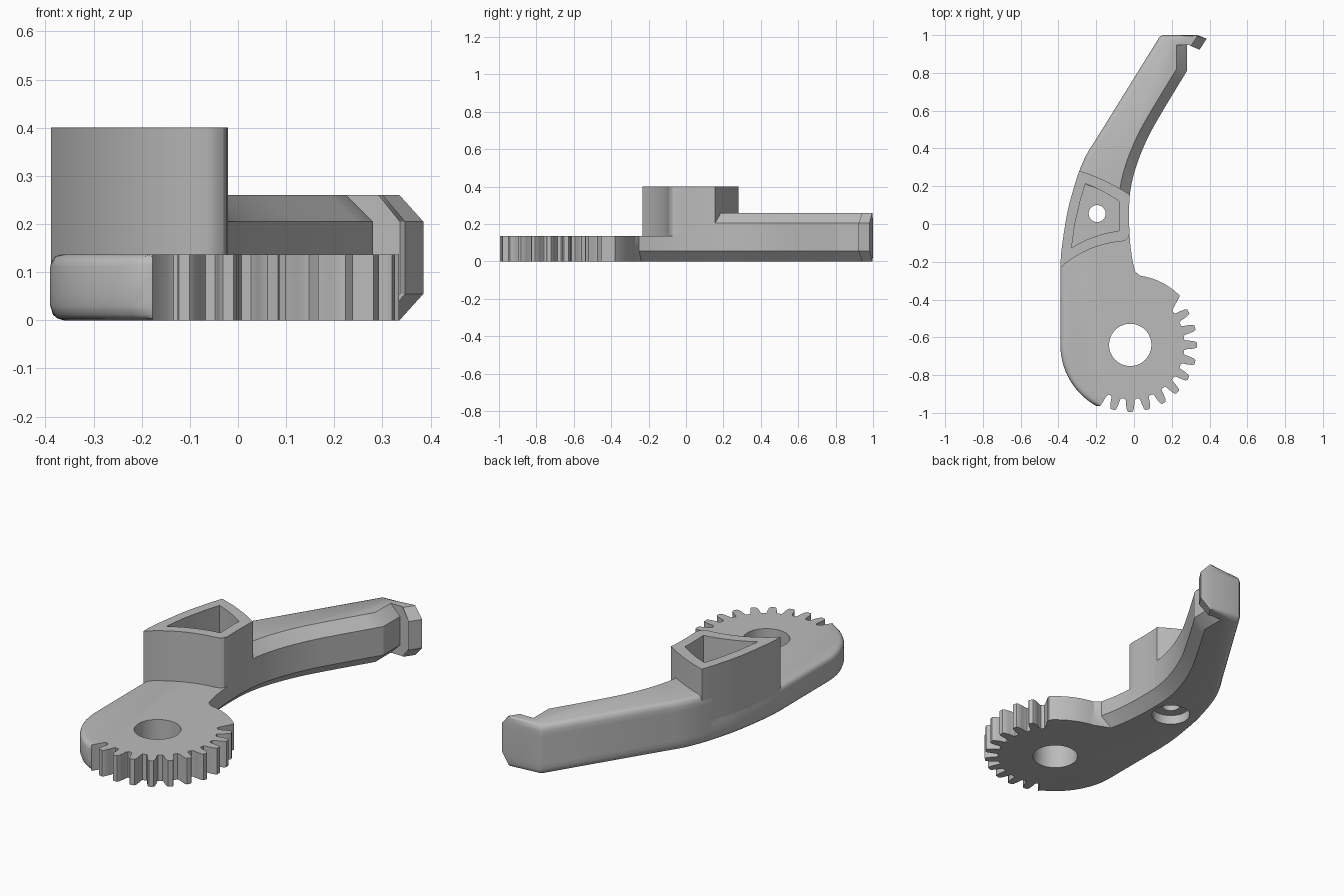
import bpy, bmesh, math
from mathutils import Vector

if "Cube" in bpy.data.objects:
    bpy.data.objects.remove(bpy.data.objects["Cube"])

grey = bpy.data.materials.new("plain_grey")
grey.use_nodes = True
GREY = (0.5, 0.5, 0.5, 1)
grey.diffuse_color = GREY
grey.node_tree.nodes["Principled BSDF"].inputs["Base Color"].default_value = GREY

HUB = Vector((-0.02, -0.64))
STILL = Vector((0, 0))


def polar(deg, r):
    a = math.radians(deg)
    return HUB + Vector((math.cos(a), math.sin(a))) * r


def arc(a, b, r, n):
    return [polar(a + (b - a) * i / n, r) for i in range(n + 1)]


def smooth(pts, n=4):
    """Catmull-Rom curve through the points."""
    p = [Vector(q) for q in pts]
    p = [2 * p[0] - p[1]] + p + [2 * p[-1] - p[-2]]
    out = []
    for a, b, c, d in zip(p, p[1:], p[2:], p[3:]):
        for i in range(n):
            t = i / n
            out.append(0.5 * (2 * b + (c - a) * t + (2 * a - 5 * b + 4 * c - d) * t * t
                              + (3 * b - a - 3 * c + d) * t ** 3))
    return out + [p[-2]]


def rim(pts, direction):
    return [(p, Vector(direction).normalized(), STILL) for p in pts]


def bevel(pts, direction):
    return [(p, STILL, Vector(direction)) for p in pts]


def plain(pts):
    return [(Vector(p), STILL, STILL) for p in pts]


def loft(name, outline, levels):
    """Stack the outline; each level is (height, rim inset, bevel inset)."""
    bm = bmesh.new()
    rings = [[bm.verts.new((*(p + r * ri + b * bi), z)) for p, r, b in outline]
             for z, ri, bi in levels]
    n = len(outline)
    for low, high in zip(rings, rings[1:]):
        for i in range(n):
            j = (i + 1) % n
            bm.faces.new((low[i], low[j], high[j], high[i]))
    bm.faces.new(rings[0][::-1])
    bm.faces.new(rings[-1])
    bmesh.ops.recalc_face_normals(bm, faces=bm.faces)
    mesh = bpy.data.meshes.new(name)
    bm.to_mesh(mesh)
    bm.free()
    mesh.materials.append(grey)
    obj = bpy.data.objects.new(name, mesh)
    bpy.context.collection.objects.link(obj)
    return obj


def activate(obj):
    bpy.ops.object.select_all(action='DESELECT')
    obj.select_set(True)
    bpy.context.view_layer.objects.active = obj


def cut(obj, outline, z0, z1):
    cutter = loft("cutter", plain(outline), [(z0, 0, 0), (z1, 0, 0)])
    cutter.hide_render = True
    mod = obj.modifiers.new("cut", 'BOOLEAN')
    mod.operation, mod.solver, mod.object = 'DIFFERENCE', 'EXACT', cutter
    activate(obj)
    bpy.ops.object.modifier_apply(modifier=mod.name)
    bpy.data.objects.remove(cutter)


def circle(x, y, r, n=40):
    return [(x + r * math.cos(math.tau * i / n), y + r * math.sin(math.tau * i / n))
            for i in range(n)]


# Shared side curves of the lever, both running from front to back
outer = smooth([(-0.39, -0.23), (-0.383, -0.13), (-0.355, 0.05), (-0.325, 0.17),
                (-0.29, 0.28), (-0.25, 0.37), (-0.2, 0.45)])
inner = smooth([(0.005, -0.25), (-0.01, -0.18), (-0.022, -0.08), (-0.026, 0.05),
                (-0.02, 0.17), (0.01, 0.3), (0.07, 0.45), (0.15, 0.595), (0.28, 0.81)])
seam_out = min(outer, key=lambda p: abs(p.y - 0.24))
seam_in = min(inner, key=lambda p: abs(p.y - 0.14))
OUT_DIR, IN_DIR = (0.9, -0.35), (-1, 0.2)

# Toothed plate with its neck
teeth = [polar(-116, 0.36), polar(-115, 0.3), polar(-113.5, 0.287)]
half_tooth = [(-5.5, 0.287), (-4.5, 0.297), (-3.9, 0.32), (-2.9, 0.345), (-1.8, 0.355)]
tooth = half_tooth + [(-a, r) for a, r in reversed(half_tooth)]
for k in range(10):
    teeth += [polar(-105 + 15 * k + a, r) for a, r in tooth]
teeth += [polar(39, 0.287), polar(40.5, 0.3), polar(44, 0.36)]

plate_outline = [(p, (HUB - p).normalized(), STILL) for p in arc(180, 241, 0.37, 14)]
plate_outline += plain(teeth) + plain(arc(45, 82, 0.37, 10))
plate_outline += bevel([p for p in inner if p.y <= seam_in.y], IN_DIR)
plate_outline += rim([p for p in reversed(outer) if p.y <= seam_out.y], OUT_DIR)
plate = loft("toothed_plate", plate_outline, [
    (0, 0.03, 0.055), (0.004, 0.015, 0.051), (0.012, 0.006, 0.043), (0.03, 0, 0.025),
    (0.055, 0, 0), (0.112, 0, 0), (0.125, 0.004, 0), (0.133, 0.012, 0), (0.137, 0.025, 0)])
cut(plate, circle(HUB.x, HUB.y, 0.112, 64), -0.1, 0.3)

# Curved arm with hooked tip
arm_outline = bevel([p for p in inner if p.y >= seam_in.y], IN_DIR)
arm_outline += [(Vector(p), STILL, Vector(d)) for p, d in [
    ((0.28, 0.948), (-1, 0)), ((0.336, 0.948), (-0.8, 0)),
    ((0.347, 0.923), (-0.85, 0.35)), ((0.385, 0.981), (-0.9, 0.25)),
    ((0.335, 1.0), (-0.1, -0.05))]]
arm_outline += rim([Vector((0.15, 1.0))], (0.6, -0.8))
arm_outline += rim([Vector((0.135, 0.99))], OUT_DIR)
arm_outline += rim([p for p in reversed(outer) if p.y >= seam_out.y], OUT_DIR)
arm = loft("hooked_arm", arm_outline, [
    (0, 0.03, 0.055), (0.004, 0.015, 0.051), (0.012, 0.006, 0.043), (0.03, 0, 0.025),
    (0.055, 0, 0), (0.205, 0, 0), (0.23, 0, 0.025), (0.248, 0.006, 0.043),
    (0.256, 0.015, 0.051), (0.26, 0.03, 0.055)])

# Raised hollow socket
socket_outline = arc(132, 94.5, 0.55, 12) + [Vector((-0.045, -0.086)), Vector((-0.03, -0.072))]
socket_outline += [p for p in inner if -0.065 < p.y <= 0.155]
socket_outline += smooth([(-0.021, 0.155), (-0.1, 0.202), (-0.2, 0.25), (-0.285, 0.281)])
socket_outline += [p for p in reversed(outer) if -0.22 < p.y <= 0.2801]
socket = loft("hollow_socket", plain(socket_outline), [(0.1, 0, 0), (0.4, 0, 0)])
pocket = smooth([(-0.33, -0.124), (-0.25, -0.083), (-0.16, -0.052), (-0.077, -0.035)])
pocket += [(-0.08, 0.09), (-0.077, 0.114)]
pocket += smooth([(-0.085, 0.125), (-0.17, 0.175), (-0.257, 0.214)])
pocket += [(-0.285, 0.12), (-0.313, 0)]
cut(socket, pocket, 0.14, 0.5)

# Screw hole through the socket floor, with a wider bore underneath
for part in (socket, plate):
    cut(part, circle(-0.195, 0.055, 0.045), -0.1, 0.6)
cut(plate, circle(-0.195, 0.055, 0.095), -0.1, 0.05)

for part in (plate, arm, socket):
    activate(part)
    bpy.ops.object.shade_smooth_by_angle(angle=math.radians(30))
